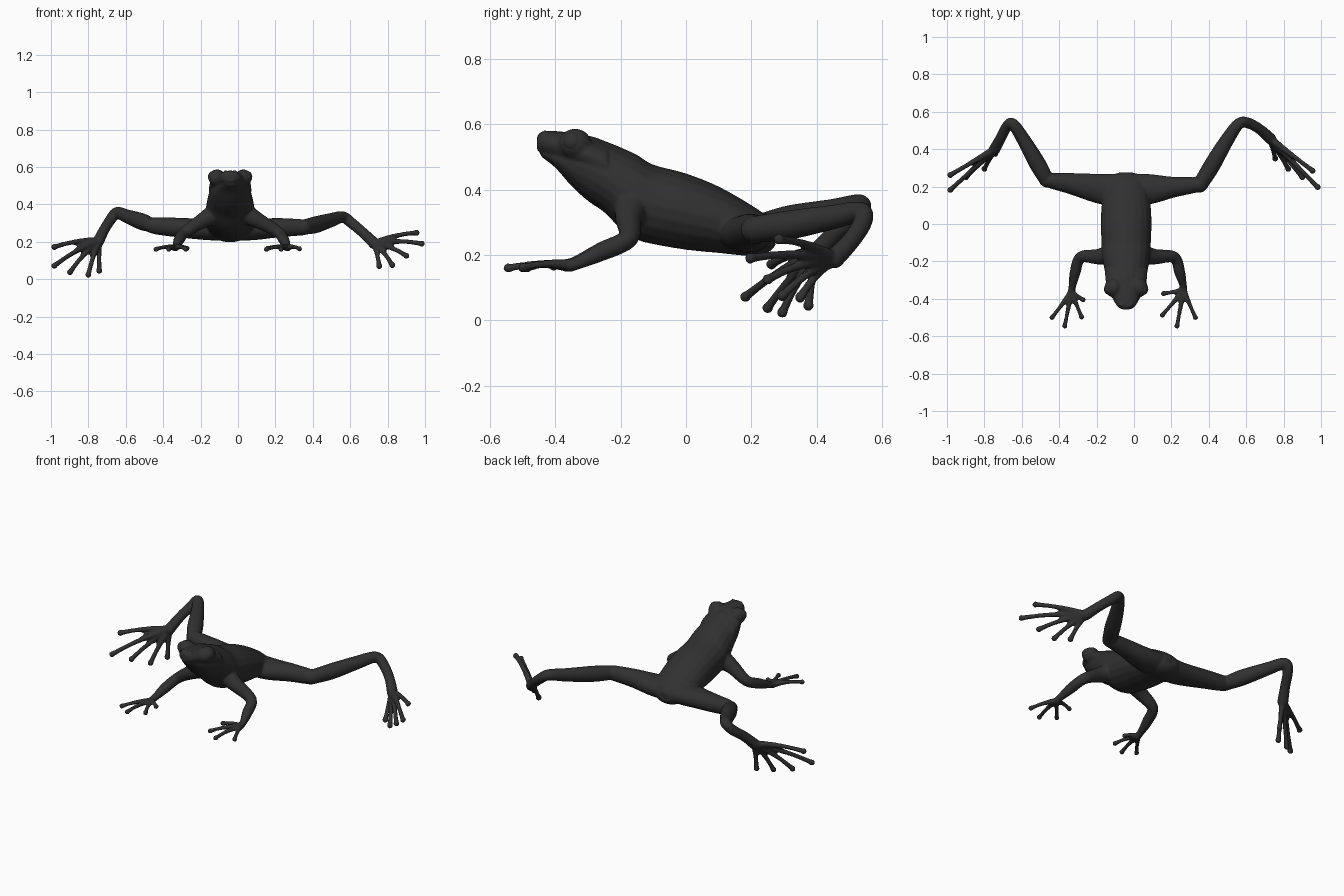
import bpy, bmesh, math
from mathutils import Vector, Matrix

if "Cube" in bpy.data.objects:
    bpy.data.objects.remove(bpy.data.objects["Cube"])

CX = -0.042  # the torso sits slightly left of the origin
SEG = 20

skin_mat = bpy.data.materials.new("dark charcoal skin")
skin_mat.diffuse_color = (0.03, 0.03, 0.03, 1)
skin_mat.use_nodes = True
skin_mat.node_tree.nodes["Principled BSDF"].inputs["Base Color"].default_value = skin_mat.diffuse_color


def make_object(name, bm):
    me = bpy.data.meshes.new(name)
    bmesh.ops.recalc_face_normals(bm, faces=bm.faces)
    bm.to_mesh(me)
    bm.free()
    me.materials.append(skin_mat)
    for p in me.polygons:
        p.use_smooth = True
    ob = bpy.data.objects.new(name, me)
    bpy.context.collection.objects.link(ob)
    return ob


def spline(pts, steps=5):
    """Catmull-Rom through tuples of any length."""
    pts = [Vector(p) for p in pts]
    out = []
    for i in range(len(pts) - 1):
        p0, p1, p2 = pts[max(i - 1, 0)], pts[i], pts[i + 1]
        p3 = pts[min(i + 2, len(pts) - 1)]
        for s in range(steps):
            t = s / steps
            out.append(0.5 * (2 * p1 + (p2 - p0) * t + (2 * p0 - 5 * p1 + 4 * p2 - p3) * t * t
                              + (3 * p1 - p0 - 3 * p2 + p3) * t ** 3))
    return out + [pts[-1]]


def loft(bm, pts, along_y=False, steps=5):
    """Elliptical tube; each point is (x, y, z, half width, half height)."""
    rows = spline(pts, steps)
    pos = [Vector(r[:3]) for r in rows]
    rings = []
    for i, r in enumerate(rows):
        tan = (pos[min(i + 1, len(pos) - 1)] - pos[max(i - 1, 0)]).normalized()
        if along_y:
            tan = Vector((0, 1, 0))
        side = tan.cross(Vector((0, 0, 1))).normalized()
        up = side.cross(tan)
        rings.append([bm.verts.new(pos[i] + side * r[3] * math.cos(a) + up * r[4] * math.sin(a))
                      for a in (2 * math.pi * k / SEG for k in range(SEG))])
    for a, b in zip(rings, rings[1:]):
        for k in range(SEG):
            j = (k + 1) % SEG
            bm.faces.new((a[k], a[j], b[j], b[k]))
    bm.faces.new(rings[0][::-1])
    bm.faces.new(rings[-1])


def ball(bm, c, r, scale=(1, 1, 1)):
    m = Matrix.Translation(c) @ Matrix.Diagonal((*scale, 1))
    bmesh.ops.create_uvsphere(bm, u_segments=20, v_segments=12, radius=r, matrix=m)


def limb(bm, pts):
    """Round or oval tube with rounded ends; (x, y, z, r) or (x, y, z, rx, rz)."""
    full = [p if len(p) == 5 else (*p, p[3]) for p in pts]
    loft(bm, full)
    for p in (full[0], full[-1]):
        ball(bm, p[:3], min(p[3:]))


def digit_point(base, tip, t, arch):
    p = Vector(base).lerp(Vector(tip), t)
    p.z += arch * 4 * t * (1 - t)
    return p


def digits(bm, base, tips, r, arch):
    for tip in tips:
        limb(bm, [(*digit_point(base, tip, t, arch), r * k)
                  for t, k in ((0, 1.35), (0.35, 1.0), (0.7, 0.8), (1, 0.9))])
        ball(bm, tip, r * 1.1)


bm = bmesh.new()

# torso and throat: y, centre z, half width, half height
torso = [(-.445, .512, .025, .01), (-.40, .495, .058, .028), (-.35, .478, .083, .068),
         (-.30, .465, .103, .10), (-.25, .44, .115, .11), (-.20, .405, .124, .125),
         (-.15, .377, .13, .13), (-.10, .355, .132, .122), (0, .333, .136, .117),
         (.10, .308, .131, .102), (.20, .275, .115, .078), (.25, .262, .085, .055),
         (.275, .258, .04, .028)]
loft(bm, [(CX, y, z, w, h) for y, z, w, h in torso], True)

# upper head, overhanging the jaw to leave a mouth crease
head = [(-.456, .543, .024, .022), (-.44, .544, .048, .035), (-.40, .535, .072, .045),
        (-.35, .52, .097, .054), (-.30, .505, .111, .058), (-.24, .472, .115, .07)]
loft(bm, [(CX, y, z, w, h) for y, z, w, h in head], True)

# brow bulges and nostrils
for s in (-1, 1):
    ball(bm, (CX + s * .07, -.34, .541), .046, (1, 1.1, 1))
    ball(bm, (CX + s * .026, -.432, .571), .012)

# arms and hands
arm_l = [(-.10, -.16, .36, .065), (-.19, -.175, .312, .042), (-.285, -.178, .25, .031),
         (-.315, -.26, .21, .029), (-.33, -.335, .178, .02), (-.335, -.365, .168, .02)]
arm_r = [(.01, -.16, .36, .065), (.11, -.175, .312, .042), (.215, -.178, .25, .031),
         (.245, -.26, .21, .029), (.262, -.325, .178, .02), (.265, -.355, .168, .02)]
fingers_l = [(-.438, -.50, .16), (-.37, -.545, .16), (-.28, -.497, .16), (-.272, -.405, .165)]
fingers_r = [(.328, -.50, .162), (.23, -.545, .16), (.152, -.487, .16), (.158, -.372, .165)]
for arm, tips in ((arm_l, fingers_l), (arm_r, fingers_r)):
    limb(bm, arm)
    digits(bm, arm[-1][:3], tips, .0135, .008)

# hind legs: thigh, shin and long ankle
thigh_l = [(-.06, .185, .265, .085, .06), (-.17, .187, .266, .082, .057),
           (-.33, .215, .277, .058, .052), (-.43, .23, .285, .044, .047), (-.475, .238, .289, .036, .04)]
shin_l = [(-.465, .232, .289, .038), (-.515, .32, .308, .045), (-.59, .45, .335, .037),
          (-.648, .535, .355, .031), (-.68, .52, .32, .029), (-.715, .455, .265, .028), (-.745, .40, .205, .031)]
thigh_r = [(-.02, .185, .265, .085, .06), (.09, .187, .266, .08, .057),
           (.21, .197, .275, .056, .052), (.31, .207, .277, .044, .046), (.36, .212, .277, .038, .042)]
shin_r = [(.352, .207, .278, .04), (.415, .31, .291, .045), (.495, .445, .315, .038),
          (.56, .535, .332, .031), (.61, .54, .298, .029), (.675, .505, .243, .028), (.73, .455, .19, .031)]
toes_l = [(-.982, .262, .172), (-.982, .182, .072), (-.898, .25, .038), (-.80, .295, .024), (-.742, .375, .045)]
toes_r = [(.955, .285, .248), (.982, .197, .19), (.90, .25, .125), (.825, .295, .075), (.755, .35, .07)]
TOE_ARCH = .012
for thigh, shin, tips in ((thigh_l, shin_l, toes_l), (thigh_r, shin_r, toes_r)):
    limb(bm, thigh)
    limb(bm, shin)
    digits(bm, shin[-1][:3], tips, .0155, TOE_ARCH)

# fuse everything into one continuous skin
body = make_object("frog_body", bm)
rm = body.modifiers.new("fuse", 'REMESH')
rm.mode = 'VOXEL'
rm.voxel_size = .006
rm.use_smooth_shade = True
sm = body.modifiers.new("soften", 'SMOOTH')
sm.factor = .5
sm.iterations = 5

# eyeballs
for s, name in ((-1, "left_eye"), (1, "right_eye")):
    eb = bmesh.new()
    ball(eb, (CX + s * .092, -.348, .547), .031, (.85, 1, 1))
    make_object(name, eb)

# concave webbing between neighbouring toes
for name, base, tips in (("left_foot_webbing", shin_l[-1][:3], toes_l),
                         ("right_foot_webbing", shin_r[-1][:3], toes_r)):
    wb = bmesh.new()
    n = 8
    for a, b in zip(tips, tips[1:]):
        rows = []
        for i in range(n + 1):
            u = i / n
            reach = .74 - .26 * 4 * u * (1 - u)
            rows.append([wb.verts.new(digit_point(base, a, reach * t, TOE_ARCH).lerp(
                digit_point(base, b, reach * t, TOE_ARCH), u)) for t in (.1, .4, .7, 1)])
        for r0, r1 in zip(rows, rows[1:]):
            for k in range(3):
                wb.faces.new((r0[k], r0[k + 1], r1[k + 1], r1[k]))
    web = make_object(name, wb)
    so = web.modifiers.new("thickness", 'SOLIDIFY')
    so.thickness = .006
    so.offset = 0
